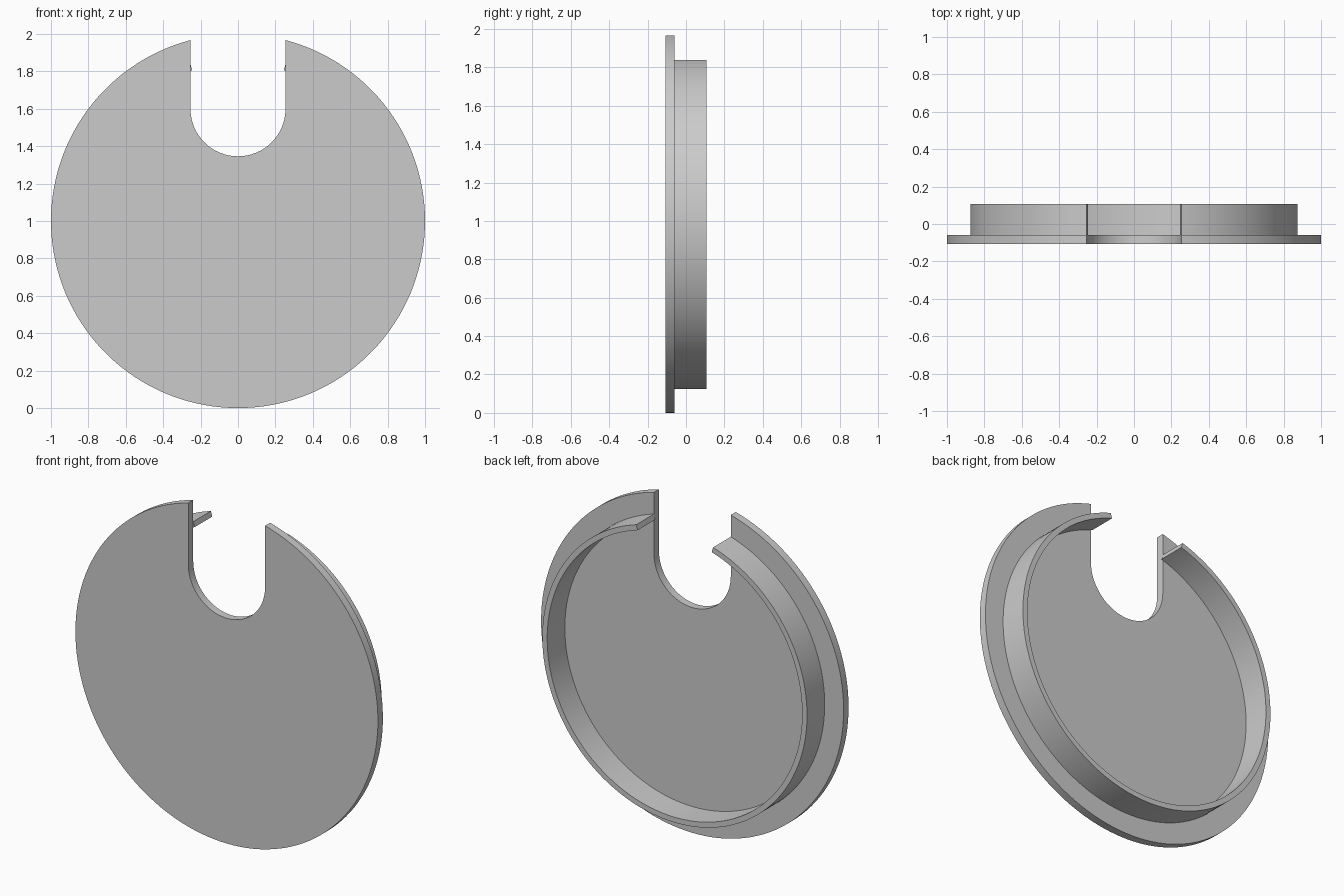
import bpy, bmesh
from math import asin, sqrt, sin, cos, pi, radians

if "Cube" in bpy.data.objects:
    bpy.data.objects.remove(bpy.data.objects["Cube"])

CENTRE_Z = 1.0
NOTCH = 0.254                      # half width of the cable notch
NOTCH_Z = 0.6                      # centre of its rounded end, from disc centre
FRONT, STEP, BACK = -0.107, -0.06, 0.107

grey = bpy.data.materials.new("light grey plastic")
grey.use_nodes = True
grey.diffuse_color = (0.6, 0.6, 0.6, 1)
grey.node_tree.nodes["Principled BSDF"].inputs["Base Color"].default_value = (0.6, 0.6, 0.6, 1)


def arc(radius, start, end, steps, cz=0.0):
    """Points on an arc; angles run clockwise from straight up."""
    angles = [start + (end - start) * i / steps for i in range(steps + 1)]
    return [(radius * sin(a), cz + radius * cos(a)) for a in angles]


def extrude_outline(name, outline, y0, y1):
    """Solid made by pushing an x-z outline from y0 to y1."""
    bm = bmesh.new()
    face = bm.faces.new([bm.verts.new((x, y0, z + CENTRE_Z)) for x, z in outline])
    result = bmesh.ops.extrude_face_region(bm, geom=[face], use_keep_orig=True)
    moved = [v for v in result["geom"] if isinstance(v, bmesh.types.BMVert)]
    bmesh.ops.translate(bm, verts=moved, vec=(0, y1 - y0, 0))
    bmesh.ops.recalc_face_normals(bm, faces=bm.faces)
    mesh = bpy.data.meshes.new(name)
    bm.to_mesh(mesh)
    bm.free()
    mesh.materials.append(grey)
    obj = bpy.data.objects.new(name, mesh)
    bpy.context.collection.objects.link(obj)
    bpy.ops.object.select_all(action="DESELECT")
    obj.select_set(True)
    bpy.context.view_layer.objects.active = obj
    bpy.ops.object.shade_smooth_by_angle(angle=radians(30))
    return obj


# Cover disc with a round-ended notch at the top
gap = asin(NOTCH)
disc = arc(1.0, gap, 2 * pi - gap, 128)
notch = arc(NOTCH, -pi / 2, -3 * pi / 2, 32, NOTCH_Z)
extrude_outline("cover_disc", disc + notch, FRONT, STEP)

# Thin collar behind the disc, open at the notch, with radial ends
OUTER, INNER = 0.875, 0.843
gap = asin(NOTCH / OUTER)
collar = arc(OUTER, gap, 2 * pi - gap, 128) + arc(INNER, 2 * pi - gap, gap, 128)
extrude_outline("collar", collar, STEP, BACK)
